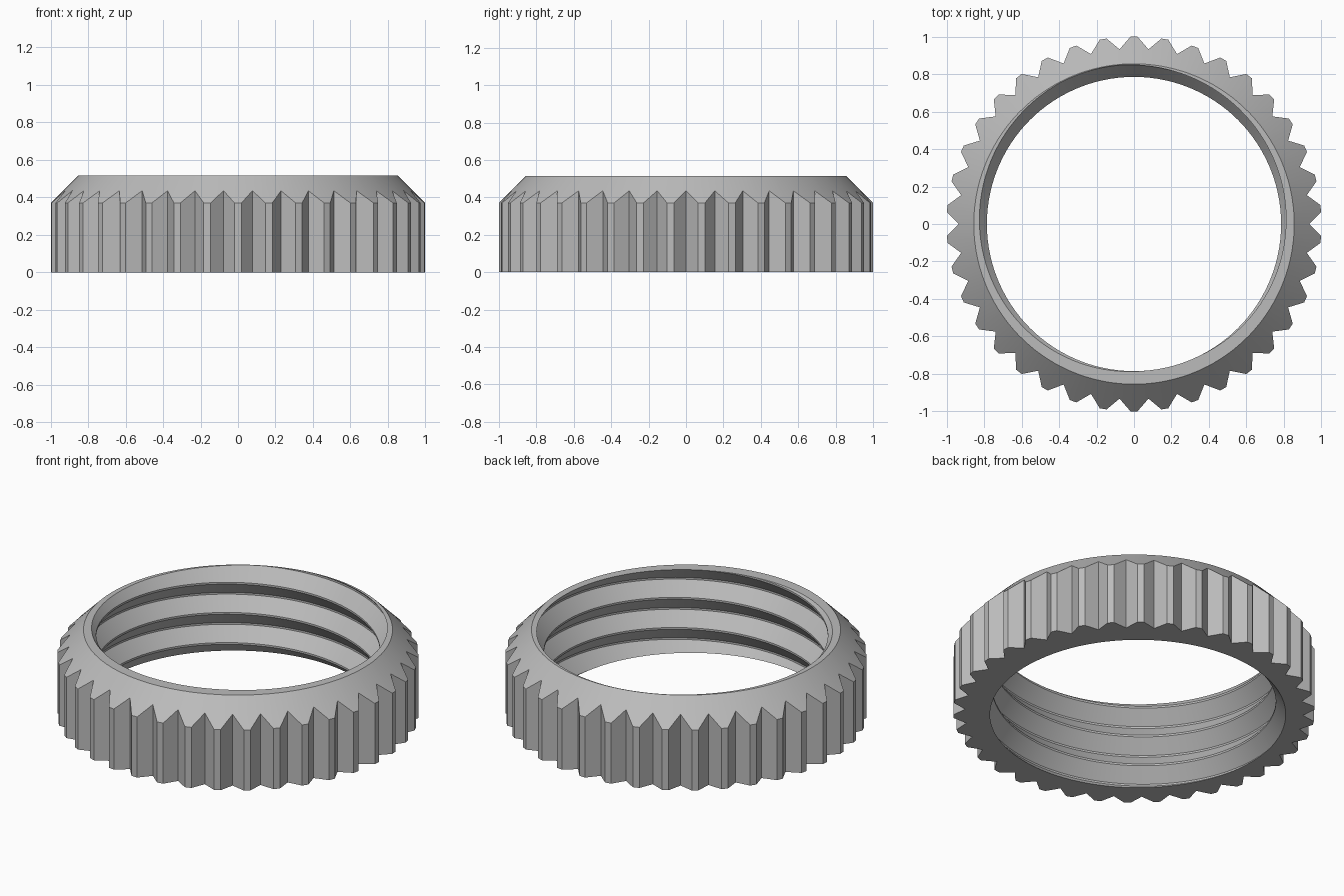
import bpy, bmesh, math
from math import pi, cos, sin, radians

cube = bpy.data.objects.get("Cube")
if cube:
    bpy.data.objects.remove(cube)

HEIGHT, TEETH = 0.515, 38
RIM_R, VALLEY_R = 0.855, 0.935
CREST_R, ROOT_R, PITCH = 0.785, 0.851, 0.184

grey = bpy.data.materials.new("grey_metal")
grey.use_nodes = True
color = (0.5, 0.5, 0.5, 1)
grey.diffuse_color = color
grey.node_tree.nodes["Principled BSDF"].inputs["Base Color"].default_value = color


def finish(bm, name):
    bmesh.ops.recalc_face_normals(bm, faces=bm.faces)
    mesh = bpy.data.meshes.new(name)
    bm.to_mesh(mesh)
    bm.free()
    mesh.materials.append(grey)
    obj = bpy.data.objects.new(name, mesh)
    bpy.context.collection.objects.link(obj)
    return obj


def build_body():
    """Solid toothed disc with a 45 degree chamfer running up to the rim."""
    bm = bmesh.new()
    step, tip = 2 * pi / TEETH, 0.0185
    base, shoulder, rim = [], [], []
    for i in range(TEETH):
        mid = pi / 2 + i * step
        for r, a in ((1, mid - tip), (1, mid + tip), (VALLEY_R, mid + step / 2)):
            c, s = cos(a), sin(a)
            base.append(bm.verts.new((r * c, r * s, 0)))
            shoulder.append(bm.verts.new((r * c, r * s, HEIGHT + RIM_R - r)))
            rim.append(bm.verts.new((RIM_R * c, RIM_R * s, HEIGHT)))
    n = len(base)
    for low, high in ((base, shoulder), (shoulder, rim)):
        for i in range(n):
            j = (i + 1) % n
            bm.faces.new((low[i], low[j], high[j], high[i]))
    bm.faces.new(base)
    bm.faces.new(rim)
    return finish(bm, "ring_nut")


def build_core(segments=120):
    """Right-handed screw solid that cuts the threaded hole."""
    bm = bmesh.new()
    # One pitch: flat crest, flank, flat root, flank
    profile = ((-0.03, CREST_R), (0.03, CREST_R), (0.47, ROOT_R), (0.53, ROOT_R))
    columns = []
    for j in range(segments):
        a = 2 * pi * j / segments
        start = HEIGHT - PITCH * (0.795 - j / segments)
        columns.append([
            bm.verts.new((r * cos(a), r * sin(a), start + PITCH * (turn + t)))
            for turn in range(-5, 4) for t, r in profile])
    # The last column meets the first one a full pitch higher
    columns.append(columns[0][len(profile):])
    for left, right in zip(columns, columns[1:]):
        for i in range(len(right) - 1):
            bm.faces.new((left[i], right[i], right[i + 1], left[i + 1]))
    # Close both ends with fans to the axis
    ends = [e for e in bm.edges if e.is_boundary]
    for upper in (False, True):
        loop = [e for e in ends if (e.verts[0].co.z > HEIGHT / 2) == upper]
        z = sum(e.verts[0].co.z for e in loop) / len(loop)
        hub = bm.verts.new((0, 0, z))
        for e in loop:
            bm.faces.new((e.verts[0], e.verts[1], hub))
    return finish(bm, "thread_cutter")


# Cut the threaded hole through the body
nut = build_body()
core = build_core()
core.hide_render = True
cut = nut.modifiers.new("threaded_hole", "BOOLEAN")
cut.operation = "DIFFERENCE"
cut.solver = "EXACT"
cut.object = core

bpy.ops.object.select_all(action="DESELECT")
nut.select_set(True)
bpy.context.view_layer.objects.active = nut
bpy.ops.object.modifier_apply(modifier=cut.name)
bpy.data.objects.remove(core)
bpy.ops.object.shade_smooth_by_angle(angle=radians(25))
